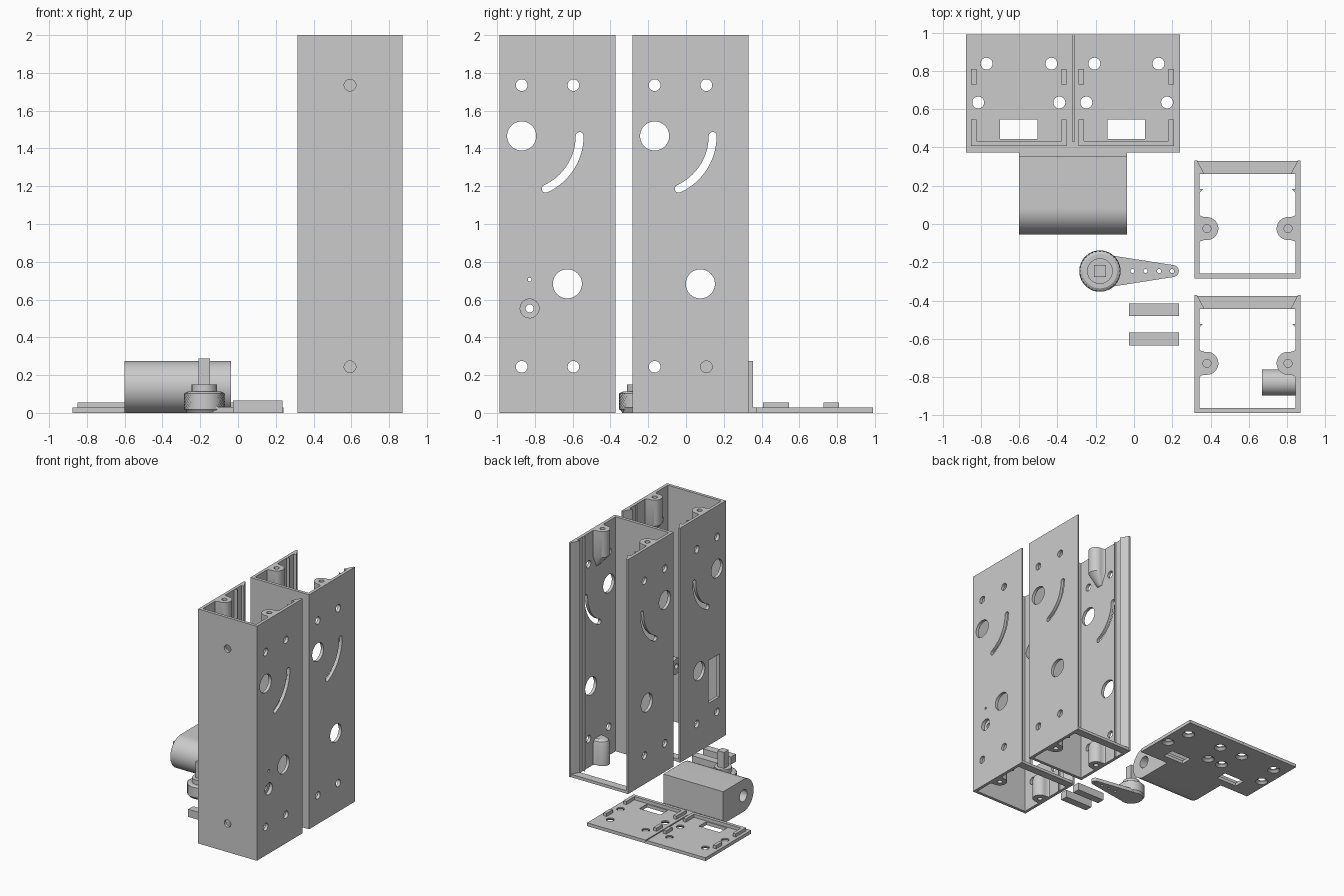
import bpy, bmesh, math
from mathutils import Vector

if "Cube" in bpy.data.objects:
    bpy.data.objects.remove(bpy.data.objects["Cube"])

grey = bpy.data.materials.new("plain_grey")
grey.diffuse_color = (0.6, 0.6, 0.6, 1)
grey.use_nodes = True
grey.node_tree.nodes["Principled BSDF"].inputs["Base Color"].default_value = grey.diffuse_color


def place(p, d, axis):
    u, v = p
    return {'x': (d, u, v), 'y': (u, d, v), 'z': (u, v, d)}[axis]


def loft(bm, sections, axis='z'):
    """Closed solid through equal-length outlines: [(points, depth), ...]"""
    rings = [[bm.verts.new(place(p, d, axis)) for p in pts] for pts, d in sections]
    faces = [bm.faces.new(rings[0]), bm.faces.new(rings[-1])]
    n = len(rings[0])
    for a, b in zip(rings, rings[1:]):
        for i in range(n):
            j = (i + 1) % n
            faces.append(bm.faces.new((a[i], a[j], b[j], b[i])))
    bmesh.ops.recalc_face_normals(bm, faces=faces)


def circle(u, v, r, n=32):
    return [(u + r * math.cos(2 * math.pi * i / n), v + r * math.sin(2 * math.pi * i / n)) for i in range(n)]


def rect(u0, u1, v0, v1):
    return [(u0, v0), (u1, v0), (u1, v1), (u0, v1)]


def arc(u, v, r, a0, a1, n):
    out = []
    for i in range(n + 1):
        t = math.radians(a0 + (a1 - a0) * i / n)
        out.append((u + r * math.cos(t), v + r * math.sin(t)))
    return out


def make(name, solids, cuts=()):
    """Build an object from (sections, axis) solids and subtract the cuts."""
    def raw(label, parts):
        bm = bmesh.new()
        for sections, axis in parts:
            loft(bm, sections, axis)
        me = bpy.data.meshes.new(label)
        bm.to_mesh(me)
        bm.free()
        ob = bpy.data.objects.new(label, me)
        bpy.context.collection.objects.link(ob)
        return ob
    ob = raw(name, solids)
    if cuts:
        cutter = raw(name + "_cutter", cuts)
        cutter.hide_render = True
        mod = ob.modifiers.new("cut", 'BOOLEAN')
        mod.operation, mod.solver, mod.object = 'DIFFERENCE', 'EXACT', cutter
        dg = bpy.context.evaluated_depsgraph_get()
        me = bpy.data.meshes.new_from_object(ob.evaluated_get(dg))
        ob.modifiers.clear()
        ob.data = me
        bpy.data.objects.remove(cutter)
    ob.data.materials.clear()
    ob.data.materials.append(grey)
    ob.data.shade_smooth()
    ob.data.set_sharp_from_angle(angle=math.radians(28))
    return ob


def ext(pts, a, b, axis='z'):
    return ([(pts, a), (pts, b)], axis)


# ---- channel housings: U-shaped, open at the back ----
X0, X1, T = 0.316, 0.87, 0.026
XM = (X0 + X1) / 2


def housing(tag, y0, pivot):
    y1 = y0 + 0.616
    # inner outline of the left wall, back to front, with lid rail and rib
    left = [(X0 + .014, y1), (X0 + .052, y1 - .072), (X0 + T, y1 - .072), (X0 + T, y1 - .15),
            (X0 + .044, y1 - .15), (X0 + T, y1 - .168), (X0 + T, y0 + T)]
    outline = [(X0, y0), (X0, y1)] + left + [(2 * XM - x, y) for x, y in reversed(left)] + [(X1, y1), (X1, y0)]
    a, b = X0 - .05, X1 + .05
    ya, yb = y0 + .118, y0 + .392
    cuts = [ext(circle(y, z, .031), a, b, 'x') for y in (ya, yb) for z in (.244, 1.735)]
    cuts += [ext(circle(ya, 1.466, .077, 48), a, b, 'x'), ext(circle(y0 + .36, .683, .077, 48), a, b, 'x')]
    # curved slot concentric with the upper large hole
    R, w, end = .307, .021, -65.5
    e = math.radians(end)
    slot = (arc(ya, 1.466, R + w, end, 0, 20) + arc(ya + R, 1.466, w, 0, 180, 8)[1:-1]
            + arc(ya, 1.466, R - w, 0, end, 20)
            + arc(ya + R * math.cos(e), 1.466 + R * math.sin(e), w, end + 180, end + 360, 8)[1:-1])
    cuts.append(ext(slot, a, b, 'x'))
    if pivot:
        py, pz = y0 + .16, .553
        # front screw holes, side window and pivot bore
        cuts += [ext(circle(XM, z, .031), y0 - .05, y0 + .06, 'y') for z in (.244, 1.735)]
        cuts.append(ext(rect(py - .073, py + .073, .36, .725), a, X0 + .08, 'x'))
        cuts.append(ext(circle(py, .706, .01, 16), X1 - .1, b, 'x'))
        bore = ([(circle(py, pz, .021), .6), (circle(py, pz, .021), X1 - .03),
                 (circle(py, pz, .05), X1 - .029), (circle(py, pz, .05), b)], 'x')
        cuts.append(bore)
        make("pivot_tube", [ext(circle(py, pz, .068, 48), .67, X1 - .005, 'x')], [bore])
    make(tag + "_housing", [ext(outline, 0, 2)], cuts)
    make(tag + "_bottom_strip", [ext([(X0 + .01, y1 - .003), (X0 + .01, y1 - .072),
                                      (X1 - .01, y1 - .072), (X1 - .01, y1 - .003)], 0, .025)])

    # screw bosses on both walls at both ends
    yc = y0 + .26
    for side, s, wall in (("left", 1, X0 + T - .006), ("right", -1, X1 - T + .006)):
        prof = [(0, -.08), (.012, -.066), (.03, -.06)] + arc(.045, 0, .06, -90, 90, 16) + \
               [(.03, .06), (.012, .066), (0, .08)]

        def sec(kx, ky):
            return [(wall + s * x * kx, yc + y * ky) for x, y in prof]
        cx = wall + s * .045
        make(f"{tag}_{side}_top_boss", [([(sec(1, 1), 2), (sec(1, 1), 1.78), (sec(.1, .45), 1.68)], 'z')],
             [ext(circle(cx, yc, .021, 24), 1.85, 2.1)])
        make(f"{tag}_{side}_bottom_boss", [([(sec(1, 1), 0), (sec(1, 1), .17), (sec(.88, .88), .2),
                                             (sec(.6, .6), .215)], 'z')],
             [ext(circle(cx, yc, .021, 24), -.1, .14)])


housing("front", -.988, True)
housing("back", -.284, False)

# ---- double base plate with screw holes, windows and a seam groove ----
P = .028
cuts = [ext(rect(-.322, -.312, .43, 1.1), .016, .1)]
for x, y in ((-.77, .838), (-.432, .838), (-.207, .838), (.128, .838),
             (-.814, .635), (-.39, .635), (-.249, .635), (.173, .635)):
    cuts.append(([(circle(x, y, .052), -.002), (circle(x, y, .031), .018), (circle(x, y, .031), .1)], 'z'))
for x in (-.699, -.139):
    cuts.append(ext(rect(x, x + .196, .445, .545), -.1, .1))
make("base_plate", [ext(rect(-.877, .24, .374, .99), 0, P)], cuts)

# raised locating rails on each half of the plate
for tag, x0 in (("left", -.851), ("right", -.29)):
    x1, w = x0 + .499, .028
    u = [(x0, .545), (x0, .408), (x1, .408), (x1, .545), (x1 - w, .545), (x1 - w, .435), (x0 + w, .435), (x0 + w, .545)]
    make(tag + "_locating_rails", [ext(u, P - .004, .056)] +
         [ext(rect(x, x + w, .728, .81), P - .004, .056) for x in (x0, x1 - w)])

# ---- hinge block with a rounded end and a cross bore ----
hinge = [(.355, 0), (.355, .275)] + arc(.083, .1375, .1375, 90, 270, 32)
make("hinge_block", [ext(hinge, -.6, -.036, 'x')], [ext(circle(.083, .1375, .05), -.7, .1, 'x')])
make("hinge_tab", [ext(rect(-.6, -.036, .35, .38), 0, P)])

# ---- knurled knob with neck and square post ----
KX, KY, N = -.178, -.246, 64


def knurl(j):
    return [(KX + r * math.cos(t), KY + r * math.sin(t)) for t, r in
            ((2 * math.pi * i / N, .108 if (i + j) % 2 else .101) for i in range(N))]


rings = [(circle(KX, KY, .092, N), 0), (circle(KX, KY, .098, N), .012)]
rings += [(knurl(j), .018 + .0085 * j) for j in range(11)]
rings += [(circle(KX, KY, .09, N), .112)]
make("knob", [(rings, 'z')])
make("knob_neck", [ext(circle(KX, KY, .067, 48), .1, .15)])
make("knob_post", [ext(rect(KX - .031, KX + .031, KY - .031, KY + .031), .14, .287)])

# tapered lever arm with four small holes
arm = arc(KX, KY, .09, 82, 278, 24) + arc(.203, KY, .031, -82, 82, 16)
make("lever_arm", [ext(arm, 0, .03)], [ext(circle(x, KY, .011, 16), -.1, .1) for x in (-.008, .06, .131, .199)])

# ---- two loose spacer bars ----
for tag, y in (("back", -.482), ("front", -.634)):
    make(tag + "_spacer_bar", [ext(rect(-.026, .236, y, y + .066), 0, .065)])
